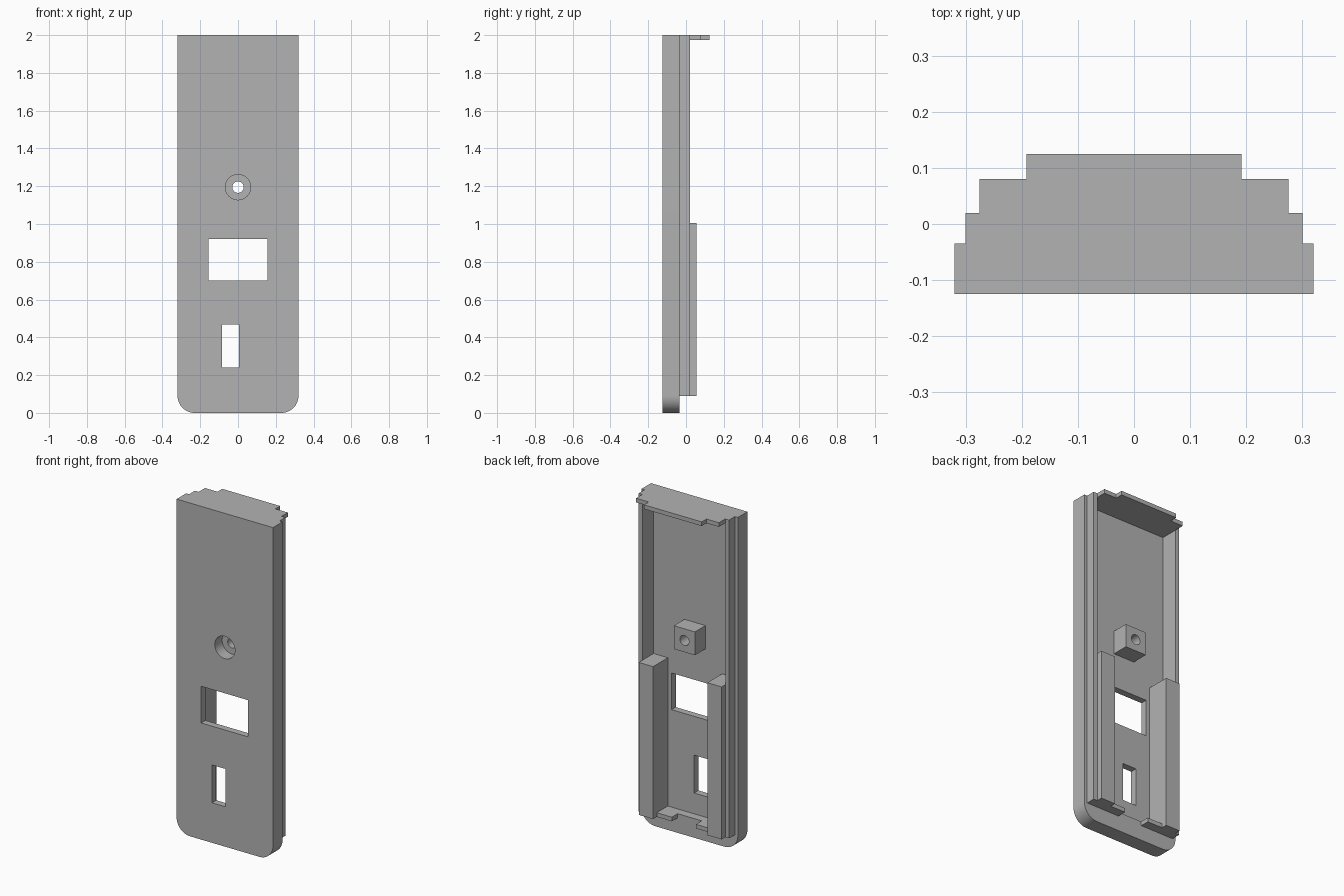
import bpy, bmesh, math
from mathutils import Vector

cube = bpy.data.objects.get("Cube")
if cube:
    bpy.data.objects.remove(cube, do_unlink=True)

grey = bpy.data.materials.new("plain grey")
grey.use_nodes = True
grey.diffuse_color = (0.45, 0.45, 0.45, 1)
grey.node_tree.nodes["Principled BSDF"].inputs["Base Color"].default_value = grey.diffuse_color


def prism(name, outline, offset):
    """Extrude a closed outline of 3D points along an offset."""
    bm = bmesh.new()
    face = bm.faces.new([bm.verts.new(p) for p in outline])
    top = bmesh.ops.extrude_face_region(bm, geom=[face])["geom"]
    moved = [v for v in top if isinstance(v, bmesh.types.BMVert)]
    bmesh.ops.translate(bm, verts=moved, vec=Vector(offset))
    bmesh.ops.recalc_face_normals(bm, faces=bm.faces)
    mesh = bpy.data.meshes.new(name)
    bm.to_mesh(mesh)
    bm.free()
    mesh.materials.append(grey)
    obj = bpy.data.objects.new(name, mesh)
    bpy.context.collection.objects.link(obj)
    return obj


def box(name, x0, x1, y0, y1, z0, z1):
    return prism(name, [(x0, y0, z0), (x1, y0, z0), (x1, y0, z1), (x0, y0, z1)],
                 (0, y1 - y0, 0))


def rod(name, radius, y0, y1, z, sides=48):
    ring = [(radius * math.cos(t), y0, z + radius * math.sin(t))
            for t in (2 * math.pi * i / sides for i in range(sides))]
    return prism(name, ring, (0, y1 - y0, 0))


def cut(target, cutters):
    for c in cutters:
        mod = target.modifiers.new("cut", "BOOLEAN")
        mod.operation = "DIFFERENCE"
        mod.solver = "EXACT"
        mod.object = c
        c.hide_render = True
        c.hide_set(True)


def smooth(obj):
    bpy.ops.object.select_all(action="DESELECT")
    obj.select_set(True)
    bpy.context.view_layer.objects.active = obj
    bpy.ops.object.shade_smooth_by_angle(angle=math.radians(30))


FRONT, FLOOR, LEDGE, LIP = -0.125, -0.085, -0.035, 0.02
W, LIP_W, IN_W = 0.32, 0.30, 0.275
CAP, BORE_Z = 1.975, 1.195

# Cover body with two rounded lower corners
r = 0.09
outline = [(-W, FRONT, 2), (W, FRONT, 2)]
for sx, start in ((1, 0), (-1, 90)):
    for i in range(13):
        a = math.radians(start + 90 * i / 12)
        outline.append((sx * (W - r) + r * math.cos(a), FRONT, r - r * math.sin(a)))
body = prism("cover_body", outline, (0, LEDGE - FRONT, 0))

# Counterbore shared by body and boss
counterbore = rod("counterbore_cutter", 0.067, FRONT - 0.05, -0.055, BORE_Z)
screw_hole = rod("screw_hole_cutter", 0.03, FRONT - 0.05, 0.1, BORE_Z)

# Inner pocket and the two openings
cut(body, [
    box("pocket_cutter", -IN_W, IN_W, FLOOR, 0.1, 0.115, CAP),
    box("window_cutter", -0.157, 0.155, -0.2, 0.1, 0.7, 0.92),
    box("slot_cutter", -0.085, 0.005, -0.2, 0.1, 0.24, 0.467),
    counterbore,
])
smooth(body)

# Screw boss
boss = box("screw_boss", -0.07, 0.07, FLOOR, 0.015, BORE_Z - 0.07, BORE_Z + 0.07)
cut(boss, [counterbore, screw_hole])
smooth(boss)

# Lips, guide rails and lower lip pieces on both sides
for side, s in (("left", 1), ("right", -1)):
    def span(a, b):
        return sorted((s * a, s * b))
    box(side + "_lip", *span(IN_W, LIP_W), LEDGE, LIP, 0.09, CAP)
    box(side + "_rail", *span(0.18, IN_W), FLOOR, 0.055, 0.09, 1.005)
    box(side + "_lower_lip", *span(0.08, IN_W), LEDGE, LIP, 0.09, 0.115)

# Stepped end cap
half = [(LIP_W, LEDGE), (LIP_W, LIP), (IN_W, LIP), (IN_W, 0.08), (0.192, 0.08), (0.192, 0.125)]
cap = [(x, y, CAP) for x, y in half] + [(-x, y, CAP) for x, y in reversed(half)]
prism("end_cap", cap, (0, 0, 2 - CAP))
